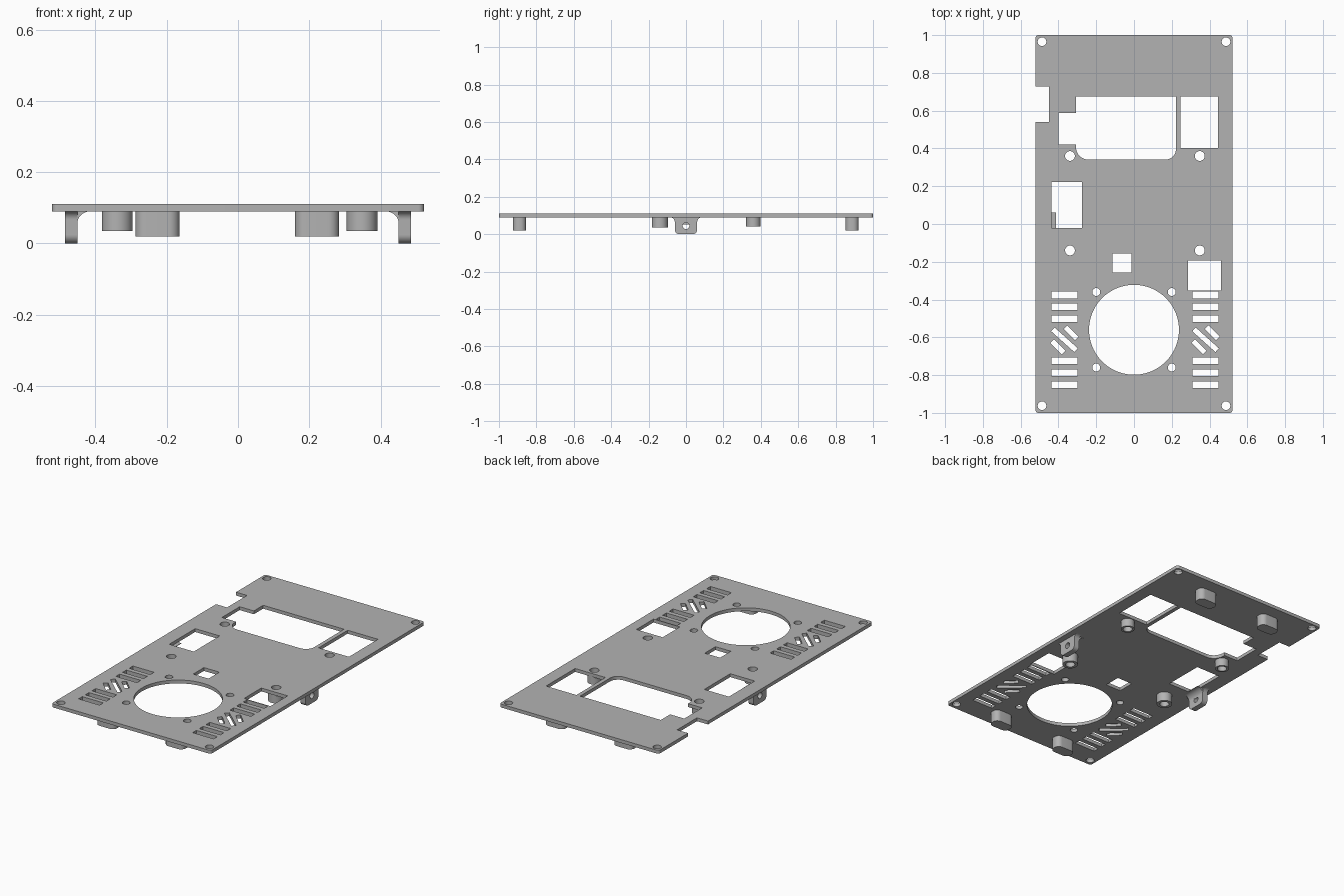
import bpy
from math import sin, cos, pi, radians
from mathutils import Vector, Matrix

cube = bpy.data.objects.get("Cube")
if cube:
    bpy.data.objects.remove(cube)

grey = bpy.data.materials.new("mid grey")
grey.use_nodes = True
COLOUR = (0.45, 0.45, 0.45, 1)
grey.diffuse_color = COLOUR
bsdf = next(n for n in grey.node_tree.nodes if n.type == 'BSDF_PRINCIPLED')
bsdf.inputs["Base Color"].default_value = COLOUR

PLATE_BOTTOM, PLATE_TOP = 0.09, 0.11


def circle(x, y, r, n=32):
    return [(x + r * cos(2 * pi * i / n), y + r * sin(2 * pi * i / n)) for i in range(n)]


def rect(x0, x1, y0, y1):
    return [(x0, y0), (x1, y0), (x1, y1), (x0, y1)]


def bar(x, y, length, width, angle=0):
    """Rectangular slot about a centre, turned by an angle."""
    turn = Matrix.Rotation(radians(angle), 2)
    l, w = length / 2, width / 2
    return [tuple(Vector((x, y)) + turn @ Vector(p)) for p in rect(-l, l, -w, w)]


def rounded(corners, steps=8):
    """Outline from (x, y, radius) right-angled corners."""
    out = []
    for i, (x, y, r) in enumerate(corners):
        p = Vector((x, y))
        if r == 0:
            out.append((x, y))
            continue
        u = (Vector(corners[i - 1][:2]) - p).normalized()
        v = (Vector(corners[(i + 1) % len(corners)][:2]) - p).normalized()
        centre = p + (u + v) * r
        for k in range(steps + 1):
            a = pi / 2 * k / steps
            out.append(tuple(centre - v * r * cos(a) - u * r * sin(a)))
    return out


def slab(name, loops, low, high, matrix=Matrix()):
    """Solid from an outline with hole outlines, extruded from low to high."""
    curve = bpy.data.curves.new(name, 'CURVE')
    curve.dimensions = '2D'
    curve.fill_mode = 'BOTH'
    curve.extrude = (high - low) / 2
    for loop in loops:
        spline = curve.splines.new('POLY')
        spline.points.add(len(loop) - 1)
        for point, (x, y) in zip(spline.points, loop):
            point.co = (x, y, 0, 1)
        spline.use_cyclic_u = True
    temp = bpy.data.objects.new(name + " outline", curve)
    bpy.context.collection.objects.link(temp)
    bpy.context.view_layer.update()
    graph = bpy.context.evaluated_depsgraph_get()
    mesh = bpy.data.meshes.new_from_object(temp.evaluated_get(graph))
    bpy.data.objects.remove(temp)
    mesh.transform(matrix @ Matrix.Translation((0, 0, (low + high) / 2)))
    mesh.materials.clear()
    mesh.materials.append(grey)
    obj = bpy.data.objects.new(name, mesh)
    bpy.context.collection.objects.link(obj)
    # weld the caps to the walls, then smooth only the curved walls
    import bmesh
    bm = bmesh.new()
    bm.from_mesh(mesh)
    bmesh.ops.remove_doubles(bm, verts=bm.verts, dist=0.0001)
    bmesh.ops.recalc_face_normals(bm, faces=bm.faces)
    bm.to_mesh(mesh)
    bm.free()
    bpy.ops.object.select_all(action='DESELECT')
    obj.select_set(True)
    bpy.context.view_layer.objects.active = obj
    bpy.ops.object.shade_smooth_by_angle(angle=radians(30))
    return obj


# Plate outline with the side notch
W, R = 0.522, 0.016
loops = [rounded([(-W, -1, R), (W, -1, R), (W, 1, R), (-W, 1, R),
                  (-W, 0.727, 0), (-0.45, 0.727, 0), (-0.45, 0.54, 0), (-W, 0.54, 0)])]

# Display window with its side step and rounded lower corners
loops.append(rounded([(-0.307, 0.341, 0.065), (0.222, 0.341, 0.055), (0.222, 0.674, 0),
                      (-0.307, 0.674, 0), (-0.307, 0.587, 0), (-0.4, 0.587, 0),
                      (-0.4, 0.42, 0), (-0.307, 0.42, 0)]))

# Rectangular openings
loops += [rect(0.246, 0.445, 0.402, 0.674), rect(-0.436, -0.275, -0.021, 0.222),
          rect(-0.114, -0.013, -0.257, -0.156), rect(0.287, 0.46, -0.353, -0.192)]

# Fan opening and its screw holes
loops.append(circle(0, -0.56, 0.238, 80))
loops += [circle(x, y, 0.021) for x in (-0.2, 0.2) for y in (-0.76, -0.36)]

# Corner screw holes and standoff bores
loops += [circle(x, y, 0.023) for x in (-0.487, 0.487) for y in (-0.962, 0.965)]
STANDOFFS = [(x, y, r, z) for x in (-0.339, 0.348)
             for y, r, z in ((-0.14, 0.043, 0.035), (0.36, 0.038, 0.042))]
BORE = 0.026
loops += [circle(x, y, BORE) for x, y, r, z in STANDOFFS]

# Vent slots: three straight, three slanted, three straight
for x in (-0.368, 0.379):
    for side in (-1, 1):
        for i in range(3):
            loops.append(bar(x, -0.613 + side * (0.112 + 0.0625 * i), 0.138, 0.035))
        loops.append(bar(x + side * 0.035, -0.613 + side * 0.037, 0.085, 0.027, -45))
    loops.append(bar(x, -0.613, 0.165, 0.027, -42))

slab("plate", loops, PLATE_BOTTOM, PLATE_TOP)

# Hollow standoffs
for i, (x, y, r, z) in enumerate(STANDOFFS):
    slab(f"standoff_{i + 1}", [circle(x, y, r, 40), circle(x, y, BORE)], z, PLATE_BOTTOM)

# Rounded support blocks
for end, y in (("front", -0.89), ("back", 0.888)):
    for side, x in (("right", -0.226), ("left", 0.222)):
        hx, hy, r = 0.062, 0.035, 0.03
        slab(f"{end}_{side}_foot", [rounded([(x - hx, y - hy, r), (x + hx, y - hy, r),
             (x + hx, y + hy, r), (x - hx, y + hy, r)])], 0.02, PLATE_BOTTOM)

# Side tabs with a cross hole, flared top and inner fillet
to_side = Matrix(((0, 0, 1), (1, 0, 0), (0, 1, 0))).to_4x4()
to_front = Matrix.Rotation(pi / 2, 4, 'X')
T, F = 0.06, 0.085
for side, s in (("right", -1), ("left", 1)):
    profile = rounded([(-T, 0, 0.025), (T, 0, 0.025), (T, 0.09, 0.024), (F, 0.09, 0),
                       (F, 0.092, 0), (-F, 0.092, 0), (-F, 0.09, 0), (-T, 0.09, 0.024)])
    low, high = sorted((s * 0.451, s * 0.485))
    slab(f"{side}_tab", [profile, circle(0, 0.045, 0.018)], low, high, to_side)
    fillet = rounded([(s * 0.452, 0.052, 0), (s * 0.451, 0.09, 0.036), (s * 0.413, 0.09, 0),
                      (s * 0.413, 0.092, 0), (s * 0.452, 0.092, 0)])
    slab(f"{side}_tab_fillet", [fillet], -T, T, to_front)
